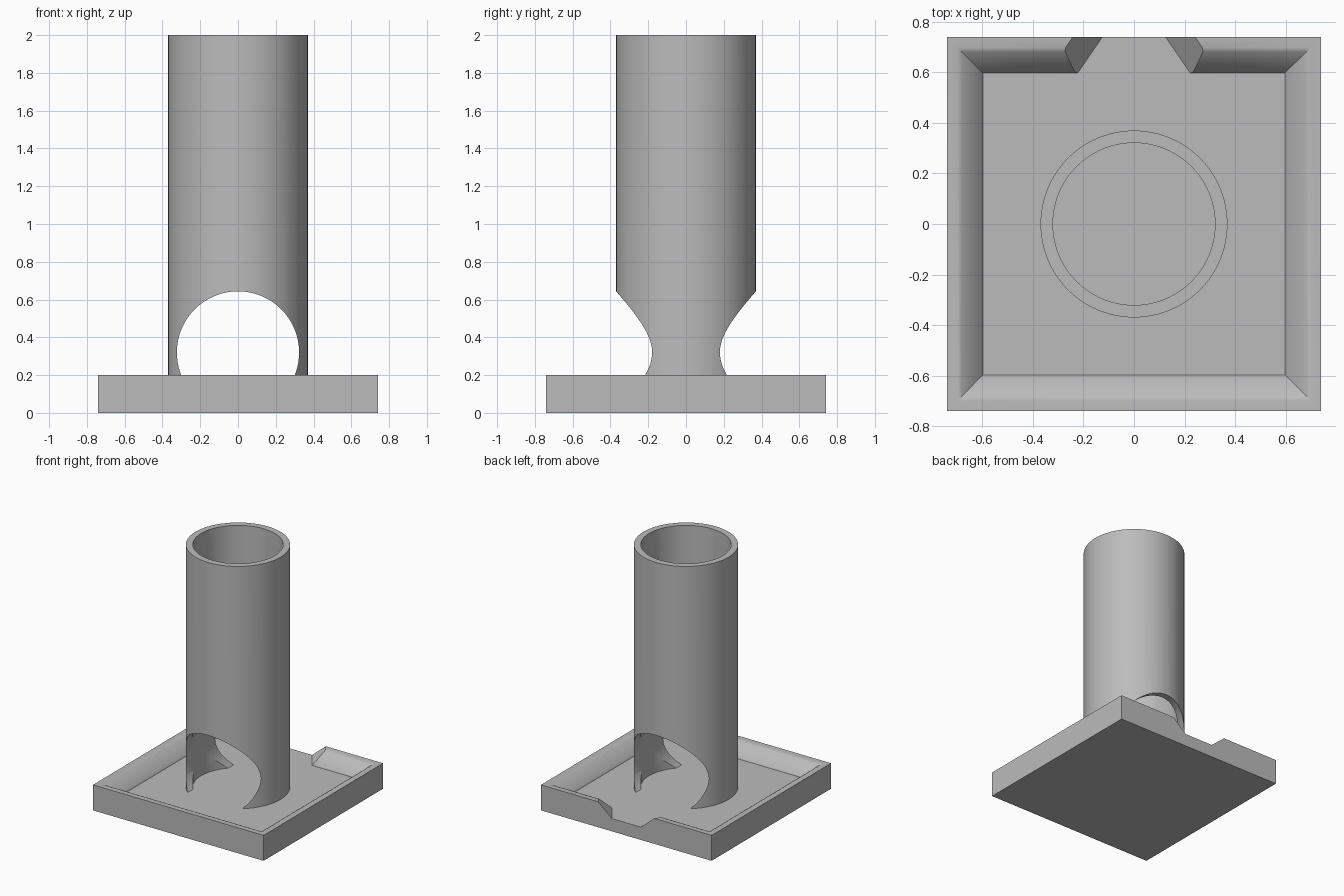
import bpy, bmesh
from math import radians
from mathutils import Matrix

default = bpy.data.objects.get("Cube")
if default:
    bpy.data.objects.remove(default, do_unlink=True)

OUTER, RIM_Z, FLOOR_Z = 0.74, 0.20, 0.10
TUBE_R, BORE_R, ARCH_R, ARCH_Z = 0.37, 0.321, 0.3235, 0.32

grey = bpy.data.materials.new("plain grey")
grey.use_nodes = True
grey.diffuse_color = (0.5, 0.5, 0.5, 1)
grey.node_tree.nodes["Principled BSDF"].inputs["Base Color"].default_value = (0.5, 0.5, 0.5, 1)


def make_object(name, bm):
    bmesh.ops.recalc_face_normals(bm, faces=bm.faces)
    mesh = bpy.data.meshes.new(name)
    bm.to_mesh(mesh)
    bm.free()
    mesh.materials.append(grey)
    obj = bpy.data.objects.new(name, mesh)
    bpy.context.collection.objects.link(obj)
    return obj


def loft(name, rings):
    """Skin a stack of four-cornered rings and cap both ends."""
    bm = bmesh.new()
    loops = [[bm.verts.new(p) for p in ring] for ring in rings]
    for a, b in zip(loops, loops[1:]):
        for i in range(4):
            j = (i + 1) % 4
            bm.faces.new((a[i], a[j], b[j], b[i]))
    bm.faces.new(loops[0])
    bm.faces.new(loops[-1])
    return make_object(name, bm)


def cylinder(name, radius, depth, matrix, sides=96):
    bm = bmesh.new()
    bmesh.ops.create_cone(bm, cap_ends=True, segments=sides, radius1=radius,
                          radius2=radius, depth=depth, matrix=matrix)
    return make_object(name, bm)


def activate(obj):
    bpy.ops.object.select_all(action='DESELECT')
    obj.select_set(True)
    bpy.context.view_layer.objects.active = obj


def cut(target, cutter):
    cutter.hide_render = True
    mod = target.modifiers.new("cut", 'BOOLEAN')
    mod.operation, mod.solver, mod.object = 'DIFFERENCE', 'EXACT', cutter
    activate(target)
    bpy.ops.object.modifier_apply(modifier=mod.name)
    bpy.data.objects.remove(cutter, do_unlink=True)


def square(half, z):
    return [(sx * half, sy * half, z) for sx, sy in ((-1, -1), (1, -1), (1, 1), (-1, 1))]


# Tray with sloping inner walls, softened at the rim
profile = [(OUTER, 0), (OUTER, RIM_Z), (0.698, RIM_Z), (0.682, 0.192),
           (0.602, 0.113), (0.597, FLOOR_Z)]
tray = loft("tray", [square(h, z) for h, z in profile])


# Pouring notch through the back wall, narrowing outward and flaring upward
def notch_ring(z):
    spread = (z - FLOOR_Z) * 1.17
    near, far = 0.29 + spread, 0.084 + spread
    return [(-near, 0.5, z), (near, 0.5, z), (far, 0.8, z), (-far, 0.8, z)]


cut(tray, loft("notch_cutter", [notch_ring(FLOOR_Z), notch_ring(0.3)]))

# Upright tube, open at the top
tube = cylinder("tube", TUBE_R, 2 - FLOOR_Z, Matrix.Translation((0, 0, 1 + FLOOR_Z / 2)))
cut(tube, cylinder("bore_cutter", BORE_R, 4, Matrix.Translation((0, 0, 1))))

# Round opening from front to back at the foot of the tube
arch = Matrix.Translation((0, 0, ARCH_Z)) @ Matrix.Rotation(radians(90), 4, 'X')
cut(tube, cylinder("arch_cutter", ARCH_R, 2, arch))

for part in (tray, tube):
    activate(part)
    bpy.ops.object.shade_smooth_by_angle(angle=radians(30))
